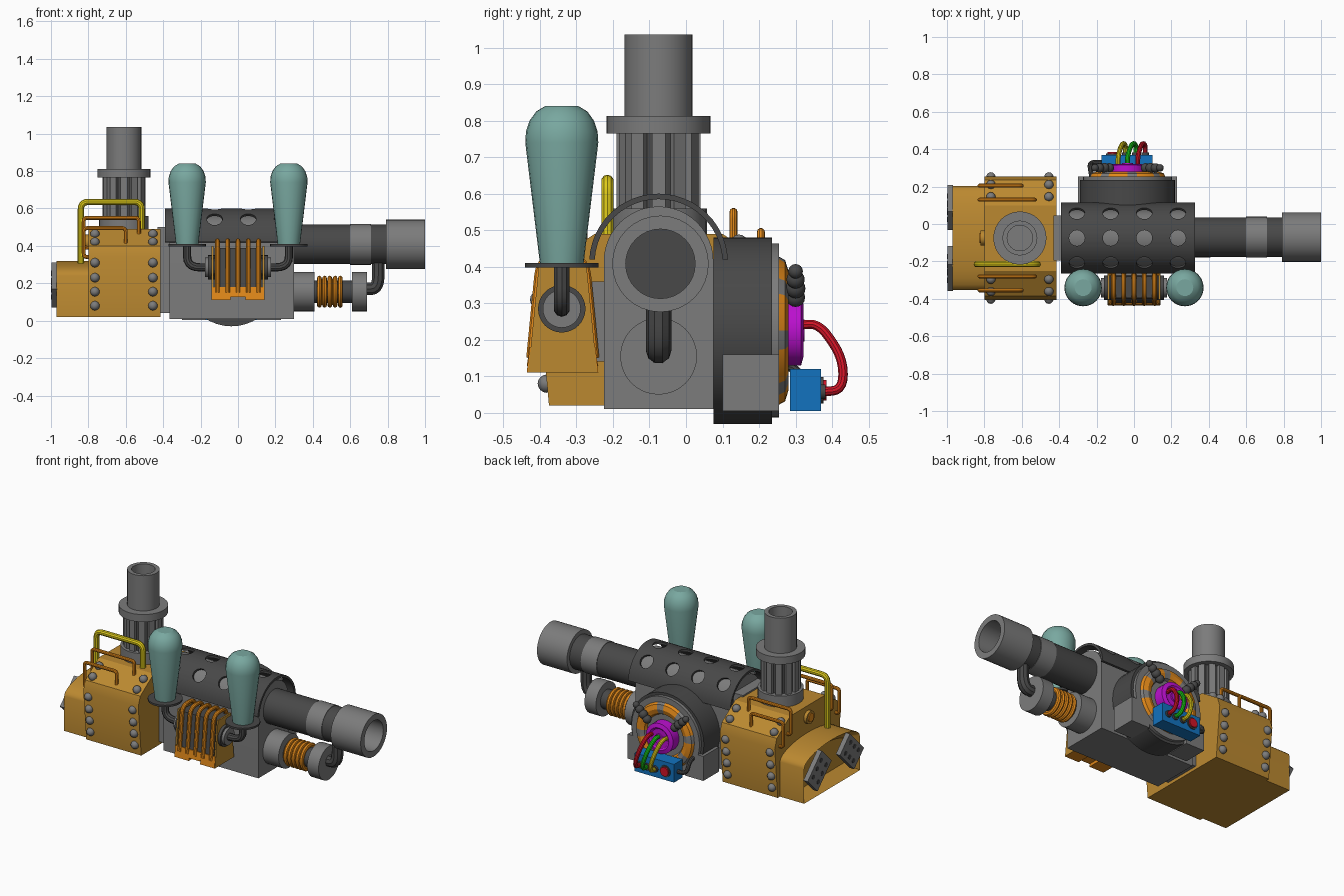
import bpy, bmesh, math
from math import sin, cos, pi, radians
from mathutils import Vector, Matrix

cube = bpy.data.objects.get("Cube")
if cube:
    bpy.data.objects.remove(cube)

CY = -0.075                      # centre line of the machine in y
ROT = {"X": Matrix.Rotation(pi / 2, 4, "Y"), "Y": Matrix.Rotation(-pi / 2, 4, "X"),
       "Z": Matrix.Identity(4)}
made = []


def material(name, *rgb):
    m = bpy.data.materials.new(name)
    m.use_nodes = True
    m.diffuse_color = (*rgb, 1)
    m.node_tree.nodes["Principled BSDF"].inputs["Base Color"].default_value = (*rgb, 1)
    return m


GOLD = material("gold paint", .50, .25, .03)
ORANGE = material("orange", .76, .25, .01)
GREY = material("mid grey", .20, .20, .20)
DARK = material("dark grey", .065, .065, .065)
TEAL = material("teal glass", .19, .39, .35)
YELLOW = material("yellow", .74, .60, .01)
PURPLE = material("purple", .50, .005, .62)
BLUE = material("blue", .006, .17, .52)
RED = material("red", .65, .007, .02)
GREEN = material("green", .01, .58, .01)


def finish(name, bm, *mats):
    bmesh.ops.recalc_face_normals(bm, faces=bm.faces)
    me = bpy.data.meshes.new(name)
    bm.to_mesh(me)
    bm.free()
    for m in mats:
        me.materials.append(m)
    ob = bpy.data.objects.new(name, me)
    bpy.context.collection.objects.link(ob)
    made.append(ob)
    return ob


def box(name, mat, x0, x1, y0, y1, z0, z1):
    bm = bmesh.new()
    bmesh.ops.create_cube(bm, size=1, matrix=Matrix.Translation(
        ((x0 + x1) / 2, (y0 + y1) / 2, (z0 + z1) / 2)) @ Matrix.Diagonal((x1 - x0, y1 - y0, z1 - z0, 1)))
    return finish(name, bm, mat)


def prism_bm(outline, x0, x1):
    """Closed (y, z) outline extruded along x."""
    bm = bmesh.new()
    face = bm.faces.new([bm.verts.new((x0, y, z)) for y, z in outline])
    ext = bmesh.ops.extrude_face_region(bm, geom=[face], use_keep_orig=True)
    bmesh.ops.translate(bm, vec=(x1 - x0, 0, 0),
                        verts=[v for v in ext["geom"] if isinstance(v, bmesh.types.BMVert)])
    bmesh.ops.recalc_face_normals(bm, faces=bm.faces)
    return bm


def lathe_bm(profile, axis, centre, steps=32, closed=False):
    """(radius, position along axis) profile spun round an axis."""
    bm = bmesh.new()
    vs = [bm.verts.new((r, 0, h)) for r, h in profile]
    es = [bm.edges.new(p) for p in zip(vs, vs[1:])]
    if closed:
        es.append(bm.edges.new((vs[-1], vs[0])))
    bmesh.ops.spin(bm, geom=vs + es, cent=(0, 0, 0), axis=(0, 0, 1), angle=2 * pi, steps=steps)
    bmesh.ops.remove_doubles(bm, verts=bm.verts, dist=1e-5)
    bm.transform(Matrix.Translation(centre) @ ROT[axis])
    return bm


def lathe(name, mat, profile, axis, centre, **kw):
    return finish(name, lathe_bm(profile, axis, centre, **kw), mat)


def disc(name, mat, r, a, b, axis, centre, **kw):
    return lathe(name, mat, [(0, a), (r, a), (r, b), (0, b)], axis, centre, **kw)


def tube(name, mat, r, points, bend=0.04):
    """Round pipe along points with rounded corners."""
    pts = [Vector(p) for p in points]
    path = [pts[0]]
    for a, b, c in zip(pts, pts[1:], pts[2:]):
        p = b + (a - b).normalized() * min(bend, (a - b).length / 2)
        q = b + (c - b).normalized() * min(bend, (c - b).length / 2)
        path += [p.lerp(b, t / 5).lerp(b.lerp(q, t / 5), t / 5) for t in range(6)]
    path.append(pts[-1])
    cu = bpy.data.curves.new(name, "CURVE")
    cu.dimensions = "3D"
    cu.bevel_depth, cu.bevel_resolution, cu.use_fill_caps = r, 3, True
    sp = cu.splines.new("POLY")
    sp.points.add(len(path) - 1)
    for s, p in zip(sp.points, path):
        s.co = (*p, 1)
    tmp = bpy.data.objects.new(name + "_path", cu)
    bpy.context.collection.objects.link(tmp)
    me = bpy.data.meshes.new_from_object(tmp.evaluated_get(bpy.context.evaluated_depsgraph_get()))
    bpy.data.objects.remove(tmp)
    bm = bmesh.new()
    bm.from_mesh(me)
    return finish(name, bm, mat)


def arc(r, z, a0, a1, n=24):
    return [(CY + r * cos(radians(a0 + (a1 - a0) * i / n)), z + r * sin(radians(a0 + (a1 - a0) * i / n)))
            for i in range(n + 1)]


# Main body with rounded top, and neck to the rear tank
finish("body", prism_bm([(CY - .15, .01), (CY + .15, .01)] + arc(.15, .415, 0, 180), -.365, .30), GREY)
box("neck", GREY, -.43, -.36, CY - .12, CY + .12, .04, .50)

# Perforated cooling jacket
jacket = finish("cooling_jacket", prism_bm(arc(.19, .41, 3, 177) + arc(.175, .41, 177, 3), -.39, .325), DARK)
bm = bmesh.new()
for x in (-.305, -.125, .055, .235):
    for tilt in (-45, 0, 45):
        m = Matrix.Translation((x, CY, .41)) @ Matrix.Rotation(radians(tilt), 4, "X")
        bmesh.ops.create_cone(bm, cap_ends=True, segments=20, radius1=.042, radius2=.042, depth=.08,
                              matrix=m @ Matrix.Translation((0, 0, .185)))
cutter = finish("hole_cutter", bm)
cutter.hide_render = True
mod = jacket.modifiers.new("holes", "BOOLEAN")
mod.operation, mod.object, mod.solver = "DIFFERENCE", cutter, "EXACT"
bpy.context.view_layer.objects.active = jacket
bpy.ops.object.modifier_apply(modifier=mod.name)
made.remove(cutter)
bpy.data.objects.remove(cutter)

# Barrel
AX = (0, CY + .005, .408)
disc("barrel", DARK, .106, .28, .84, "X", AX)
disc("barrel_band", GREY, .109, .60, .71, "X", AX)
lathe("muzzle", GREY, [(.09, .79), (.132, .79), (.132, 1), (.095, 1), (.095, .80)], "X", AX)

# Lower spring and feed pipe
LOW = (0, CY, .155)
disc("spring_socket", GREY, .105, .29, .41, "X", LOW)
disc("spring_core", DARK, .06, .40, .62, "X", LOW)
for i in range(5):
    ring = [(.07 + .016 * cos(t * pi / 4), .435 + i * .028 + .013 * sin(t * pi / 4)) for t in range(8)]
    lathe("spring_ring", ORANGE, ring, "X", LOW, closed=True)
disc("spring_cap", GREY, .105, .61, .69, "X", LOW)
tube("feed_pipe", DARK, .035, [(.67, CY, .17), (.75, CY, .17), (.75, CY, .33)], .07)

# Rear tank with rivets
side = [(.30, .02), (.33, .34), (.31, .40), (.175, .49)]
finish("tank", prism_bm([(CY - y, z) for y, z in side] + [(CY + y, z) for y, z in reversed(side)],
                        -.80, -.415), GOLD)
bm = bmesh.new()
for x in (-.765, -.455):
    for s in (-1, 1):
        for y, z in ((.306, .08), (.313, .155), (.32, .23), (.327, .31), (.285, .42), (.22, .463)):
            bmesh.ops.create_uvsphere(bm, u_segments=12, v_segments=8, radius=.025,
                                      matrix=Matrix.Translation((x, CY + s * y, z)))
finish("tank_rivets", bm, GREY)

# Arched tail with recessed opening
w = .278
bm = prism_bm([(CY - w, .02), (CY + w, .02)] +
              [(CY + w * cos(pi * i / 14), .24 + .08 * sin(pi * i / 14)) for i in range(15)], -.97, -.79)
rear = min(bm.faces, key=lambda f: f.calc_center_median().x)
bmesh.ops.inset_region(bm, faces=[rear], thickness=.06)
bmesh.ops.translate(bm, verts=rear.verts, vec=(.08, 0, 0))
finish("tail", bm, GOLD)
# Tilted vent plates with dark holes
for s in (-1, 1):
    m = Matrix.Translation((-.982, CY + s * .162, .19)) @ Matrix.Rotation(s * -pi / 4, 4, "X")
    bm = bmesh.new()
    bmesh.ops.create_cube(bm, size=1, matrix=m @ Matrix.Diagonal((.03, .20, .14, 1)))
    finish("vent_plate", bm, GREY)
    bm = bmesh.new()
    for a in (-.055, 0, .055):
        for b in (-.035, .035):
            bmesh.ops.create_cone(bm, cap_ends=True, segments=12, radius1=.014, radius2=.014, depth=.004,
                                  matrix=m @ Matrix.Translation((-.016, a, b)) @ ROT["X"])
    finish("vent_holes", bm, DARK)
disc("tail_lamp_rim", GOLD, .04, -.82, -.79, "X", (0, CY, .42))
disc("tail_lamp", ORANGE, .027, -.826, -.82, "X", (0, CY, .42))

# Chimney
ST = (-.61, CY, 0)
disc("chimney_base", GREY, .132, .48, .56, "Z", ST)
disc("chimney_core", DARK, .098, .55, .78, "Z", ST)
bm = bmesh.new()
for i in range(12):
    bmesh.ops.create_cube(bm, size=1, matrix=Matrix.Translation(ST) @ Matrix.Rotation(i * pi / 6, 4, "Z")
                          @ Matrix.Translation((.095, 0, .66)) @ Matrix.Diagonal((.04, .037, .22, 1)))
finish("chimney_ribs", bm, GREY)
disc("chimney_collar", GREY, .142, .765, .812, "Z", ST)
lathe("chimney_pipe", GREY, [(.093, .80), (.093, 1.035), (.068, 1.035), (.068, .85), (0, .85)], "Z", ST)

# Rails on the tank
tube("yellow_rail", YELLOW, .017, [(-.84, -.215, .30), (-.84, -.215, .635), (-.515, -.215, .635), (-.515, -.215, .46)])
for s in (-1, 1):
    for y, z, x, foot in ((.205, .55, -.53, .45), (.28, .495, -.60, .40)):
        y = CY + s * y
        tube("orange_rail", ORANGE, .011, [(-.78, y, foot - .06), (-.825, y, foot - .06), (-.825, y, z),
                                           (x, y, z), (x, y, foot)], .02)

# Teal bulbs on bent stems
HY = -.34
for s in (-1, 1):
    c = (s * .272, HY, 0)
    lathe("bulb", TEAL, [(0, .41), (.06, .41), (.10, .74), (.098, .77), (.088, .80), (.07, .825),
                         (.045, .84), (0, .84)], "Z", c, steps=24)
    disc("bulb_collar", DARK, .10, .398, .41, "Z", c)
    tube("bulb_stem", DARK, .022, [(s * .272, HY, .40), (s * .272, HY, .285), (s * .12, HY, .285)], .07)
    disc("stem_flange", GREY, .052, -.012, .012, "X", (s * .165, HY, .285))

# Finned block between the bulbs
disc("fin_core", DARK, .065, -.16, .16, "X", (0, HY, .285))
box("fin_mount", GREY, -.10, .10, -.28, -.21, .14, .36)
bm = prism_bm([(-.425, .17), (-.25, .17), (-.28, .39), (-.395, .39)], -.125, .125)
finish("fin_backing", bm, DARK)
for s in (-1, 1):
    bm = prism_bm([(-.432, .11), (-.243, .11), (-.272, .40), (-.403, .40)], s * .132, s * .142)
    finish("fin_end_plate", bm, GOLD)
for x0, x1, z0 in ((-.14, -.04, .11), (-.04, .04, .128), (.04, .14, .11)):
    finish("fin_base", prism_bm([(-.436, z0), (-.24, z0), (-.248, .18), (-.428, .18)], x0, x1), ORANGE)
for i in range(5):
    x = -.11 + i * .055
    tube("fin", ORANGE, .013, [(x, -.425, .15), (x, -.398, .427), (x, -.277, .427), (x, -.25, .15)], .05)

# Generator drum on the back
GX, GZ = -.035, .225
GC = (GX, 0, GZ)
disc("drum", DARK, .255, .075, .235, "Y", GC, steps=40).data
disc("drum_rim", GREY, .238, .23, .255, "Y", GC, steps=40)
for x in (-.30, .10):
    box("drum_foot", GREY, x, x + .13, .10, .255, .005, .16)
# Coil of alternating windings
bm = lathe_bm([(.165 + .04 * cos(t * pi / 4), .25 + .03 * sin(t * pi / 4)) for t in range(8)],
              "Y", GC, steps=48, closed=True)
for f in bm.faces:
    p = f.calc_center_median()
    f.material_index = int((math.atan2(p.z - GZ, p.x - GX) + pi) / (2 * pi) * 48) % 6 > 3
finish("winding", bm, ORANGE, GREY)
lathe("purple_hub", PURPLE, [(0, .25), (.095, .25), (.095, .315), (.07, .322), (.06, .315), (.03, .315),
                             (.03, .325), (0, .325)], "Y", GC)
# Insulators
for s in (-1, 1):
    bm = bmesh.new()
    for d, r in ((.13, .026), (.165, .027), (.20, .025), (.232, .02)):
        bmesh.ops.create_uvsphere(bm, u_segments=14, v_segments=8, radius=r, matrix=Matrix.Translation(
            (GX + s * d * .75, .30, GZ + d * .7)))
    finish("insulator", bm, DARK)

# Control box, button and cables
box("control_box", BLUE, -.175, .10, .285, .37, .005, .12)
disc("button_rim", DARK, .036, .37, .376, "Y", (-.115, 0, .062))
disc("button", RED, .028, .37, .384, "Y", (-.115, 0, .062))
for mat, x0, x1 in ((YELLOW, -.085, -.045), (GREEN, -.035, .01), (RED, .02, .06)):
    tube("cable", mat, .013, [(x0, .31, .24), (x0, .365, .245), ((x0 + x1) / 2, .43, .15),
                              (x1, .43, .062), (x1, .37, .058)], .05)
    disc("cable_plug", DARK, .02, .37, .382, "Y", (x1, 0, .058))
tube("side_cable", DARK, .013, [(-.16, .33, .06), (-.235, .33, .06), (-.235, .30, .13), (-.22, .22, .13)], .04)

# Smooth round parts, keep hard edges
bpy.ops.object.select_all(action="DESELECT")
for ob in made:
    ob.select_set(True)
bpy.context.view_layer.objects.active = made[0]
bpy.ops.object.shade_smooth_by_angle(angle=radians(30))
